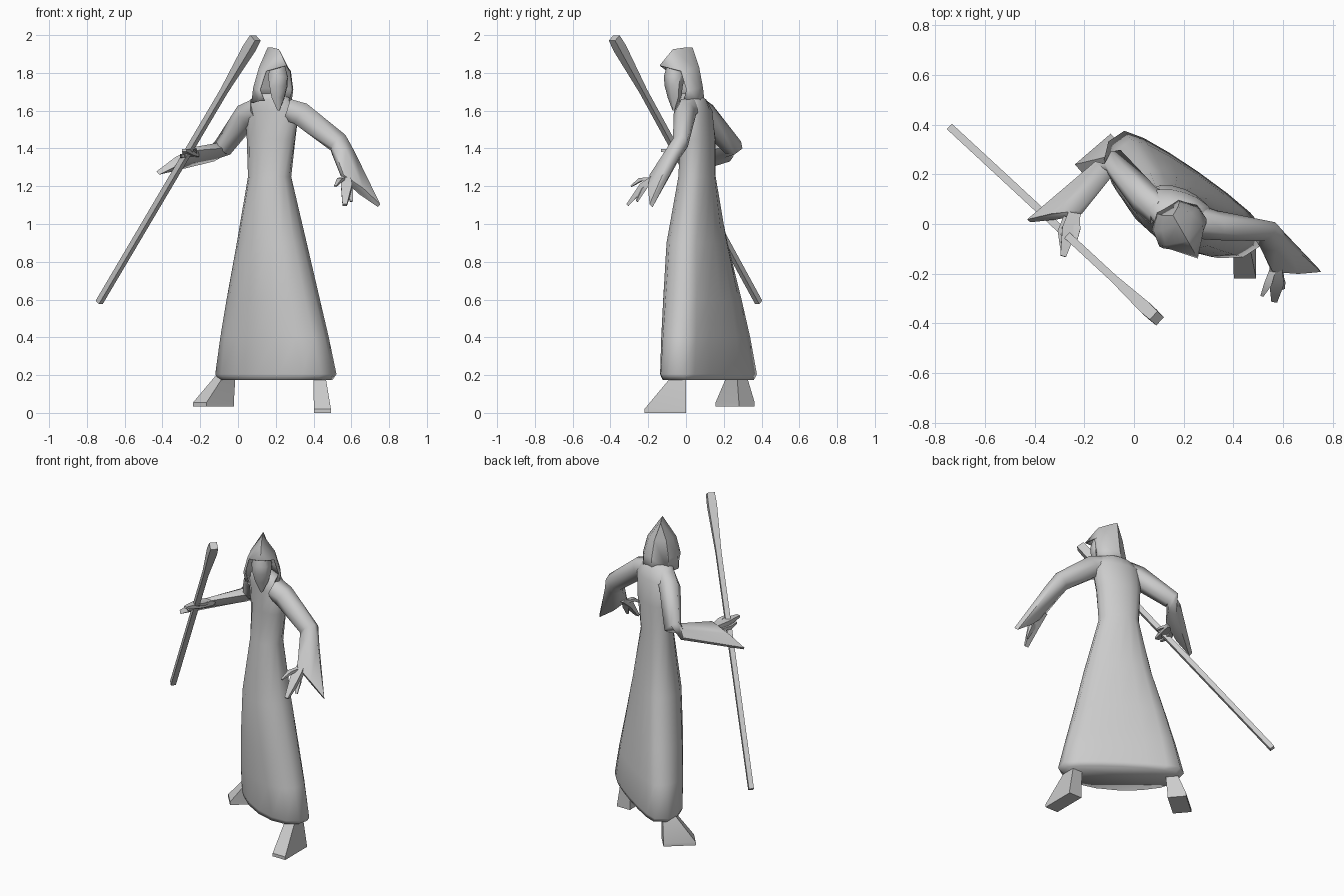
import bpy, bmesh, math
from mathutils import Vector as V

if "Cube" in bpy.data.objects:
    bpy.data.objects.remove(bpy.data.objects["Cube"])

grey = bpy.data.materials.new("plain grey")
grey.use_nodes = True
COLOR = (0.6, 0.6, 0.6, 1)
grey.diffuse_color = COLOR
grey.node_tree.nodes["Principled BSDF"].inputs["Base Color"].default_value = COLOR


def finish(name, bm, angle=50):
    bmesh.ops.recalc_face_normals(bm, faces=bm.faces)
    mesh = bpy.data.meshes.new(name)
    bm.to_mesh(mesh)
    bm.free()
    obj = bpy.data.objects.new(name, mesh)
    bpy.context.collection.objects.link(obj)
    mesh.materials.append(grey)
    bpy.ops.object.select_all(action="DESELECT")
    obj.select_set(True)
    bpy.context.view_layer.objects.active = obj
    bpy.ops.object.shade_smooth_by_angle(angle=math.radians(angle))
    return obj


def skin(name, loops, angle):
    """Skin over closed loops of points and cap both ends."""
    bm = bmesh.new()
    loops = [[bm.verts.new(p) for p in loop] for loop in loops]
    n = len(loops[0])
    for lo, hi in zip(loops, loops[1:]):
        for i in range(n):
            j = (i + 1) % n
            bm.faces.new((lo[i], lo[j], hi[j], hi[i]))
    bm.faces.new(loops[0])
    bm.faces.new(loops[-1])
    return finish(name, bm, angle)


def loft(name, rings, sides, angle=50):
    """Skin over rings given as (centre, half axis a, half axis b)."""
    turns = [math.tau * (i + 0.5) / sides for i in range(sides)]
    return skin(name, [[V(c) + V(a) * math.cos(t) + V(b) * math.sin(t) for t in turns]
                       for c, a, b in rings], angle)


def robe_loop(x, y, z, ru, rv, degrees, back):
    """Rounded front half, flatter and boxier back half."""
    t = math.radians(degrees)
    u, v = V((math.cos(t), math.sin(t), 0)), V((-math.sin(t), math.cos(t), 0))
    points = []
    for i in range(16):
        a = math.tau * i / 16
        s = math.sin(a)
        depth = back * s ** (1.4 * back - 0.4) if s > 1e-6 else s
        points.append(V((x, y, z)) + u * ru * math.cos(a) + v * rv * depth)
    return points


def cross_ring(centre, along, wide, thin):
    return centre, V(wide), V(along).cross(V(wide)).normalized() * thin


# Robe, twisted a little from hem to shoulders
skin("robe", [robe_loop(*r) for r in (
    (0.20, 0.12, 0.175, 0.345, 0.18, -35, 0.55),
    (0.20, 0.12, 0.205, 0.37, 0.185, -35, 0.58),
    (0.193, 0.108, 0.40, 0.325, 0.185, -35, 0.60),
    (0.186, 0.092, 0.60, 0.275, 0.175, -35, 0.62),
    (0.178, 0.065, 0.90, 0.20, 0.15, -35, 0.70),
    (0.167, 0.06, 1.25, 0.12, 0.095, -30, 0.9),
    (0.175, 0.065, 1.45, 0.135, 0.09, -22, 0.9),
    (0.18, 0.05, 1.60, 0.15, 0.085, -18, 0.95),
    (0.175, 0.035, 1.66, 0.11, 0.07, -10, 1),
    (0.175, 0.02, 1.69, 0.06, 0.05, 0, 1))], 120)

# Sleeves, hanging to a point at the cuff
loft("left_sleeve", [
    cross_ring((0.26, 0.01, 1.605), (1, 0, -0.3), (0.02, 0, 0.065), 0.07),
    cross_ring((0.33, -0.005, 1.585), (1, 0, -0.6), (0.04, 0, 0.06), 0.06),
    cross_ring((0.53, -0.03, 1.43), (0.6, -0.4, -0.7), (0.045, 0.02, 0.035), 0.045),
    cross_ring((0.56, -0.07, 1.37), (0.2, -0.5, -0.8), (0.06, 0.02, 0.0), 0.045),
    cross_ring((0.65, -0.185, 1.175), (0.2, -0.5, -0.7), (0.112, 0.0, -0.09), 0.025)], 6, 70)
loft("right_sleeve", [
    cross_ring((0.10, 0.06, 1.605), (-1, 0.6, -0.4), (-0.02, 0, 0.065), 0.07),
    cross_ring((0.045, 0.10, 1.575), (-1, 1, -1), (-0.03, 0.02, 0.06), 0.065),
    cross_ring((-0.08, 0.25, 1.405), (-0.7, 0.3, -0.6), (-0.03, 0.02, 0.04), 0.055),
    cross_ring((-0.12, 0.225, 1.38), (-0.6, -0.8, -0.1), (-0.025, 0.02, -0.04), 0.045),
    cross_ring((-0.32, 0.03, 1.335), (-0.6, -0.7, 0), (-0.12, -0.02, -0.075), 0.025)], 6, 70)


# Hands: palm with a thumb and tapering fingers
def limb(name, start, mid, end, r):
    along = V(end) - V(start)
    side = along.cross(V((0, 0, 1))).normalized()
    return loft(name, [cross_ring(p, along, side * r * k, r * k * 0.6)
                       for p, k in ((start, 0.8), (mid, 1), (end, 0.4))], 4, 60)


limb("left_palm", (0.57, -0.15, 1.26), (0.575, -0.23, 1.20), (0.565, -0.31, 1.10), 0.042)
limb("left_fingers", (0.58, -0.2, 1.22), (0.59, -0.23, 1.18), (0.60, -0.26, 1.12), 0.025)
limb("left_thumb", (0.56, -0.18, 1.24), (0.54, -0.24, 1.235), (0.515, -0.29, 1.20), 0.022)
limb("right_palm", (-0.23, 0.07, 1.37), (-0.26, -0.02, 1.38), (-0.285, -0.13, 1.39), 0.042)
limb("right_fingers", (-0.27, 0.03, 1.36), (-0.29, -0.03, 1.36), (-0.29, -0.10, 1.36), 0.025)
limb("right_thumb", (-0.23, 0.03, 1.38), (-0.23, -0.02, 1.39), (-0.235, -0.07, 1.40), 0.02)


# Feet: wedges spreading from ankle to sole
def foot(name, ankle, sole, toe, length, width):
    toe = V(toe).normalized()
    side = V((-toe.y, toe.x, 0))
    k = math.sqrt(2)
    return loft(name, [(sole, toe * length / k, side * width / k),
                       (V(sole) + V((0, 0, 0.02)), toe * length / k, side * width / k),
                       (ankle, toe * 0.05, side * 0.045)], 4, 30)


foot("left_foot", (0.43, -0.035, 0.2), (0.447, -0.11, 0.0), (0, -1, 0), 0.22, 0.09)
foot("right_foot", (-0.06, 0.27, 0.21), (-0.13, 0.26, 0.035), (-0.7, -0.6, 0), 0.19, 0.11)

# Head frame: the head looks to one side of the body
FACE = V((0.5, -0.87, 0))
SIDE = V((0.87, 0.5, 0))
NECK = V((0.177, 0.0, 0))


def head_point(f, s, z):
    return NECK + FACE * f + SIDE * s + V((0, 0, z))


# Face and pointed beard
loft("bearded_face", [(head_point(f, 0, z), FACE * rf, SIDE * rs) for f, z, rf, rs in (
    (0.075, 1.60, 0.006, 0.006), (0.07, 1.67, 0.035, 0.04), (0.075, 1.73, 0.045, 0.055),
    (0.07, 1.78, 0.055, 0.06), (0.06, 1.86, 0.045, 0.04))], 6, 60)

# Hood: arches from the back to the overhanging brim, each half mirrored
arches = [
    [(-0.085, 0.05, 1.64), (-0.075, 0.05, 1.72), (-0.06, 0.035, 1.83), (-0.04, 0, 1.935)],
    [(-0.03, 0.105, 1.64), (-0.02, 0.10, 1.72), (-0.01, 0.07, 1.83), (0.0, 0, 1.935)],
    [(0.04, 0.10, 1.65), (0.04, 0.11, 1.71), (0.05, 0.085, 1.81), (0.08, 0, 1.925)],
    [(0.06, 0.075, 1.65), (0.055, 0.10, 1.71), (0.075, 0.075, 1.81), (0.16, 0, 1.84)]]
bm = bmesh.new()
rows = []
for half in arches:
    full = half + [(f, -s, z) for f, s, z in reversed(half[:-1])]
    rows.append([bm.verts.new(head_point(*p)) for p in full])
for r, q in zip(rows, rows[1:]):
    for i in range(len(r) - 1):
        bm.faces.new((r[i], r[i + 1], q[i + 1], q[i]))
bm.faces.new(rows[0])
hood = finish("hood", bm, 45)
shell = hood.modifiers.new("cloth thickness", "SOLIDIFY")
shell.thickness = 0.005

# Staff with a flared top
low, high = V((-0.735, 0.385, 0.585)), V((0.092, -0.38, 1.985))
axis = (high - low).normalized()
across = axis.cross(V((0, 0, 1))).normalized()
upright = axis.cross(across)
loft("staff", [(low.lerp(high, t), across * r, upright * r)
               for t, r in ((0, 0.021), (0.8, 0.022), (0.96, 0.036), (1, 0.032))], 4, 40)
